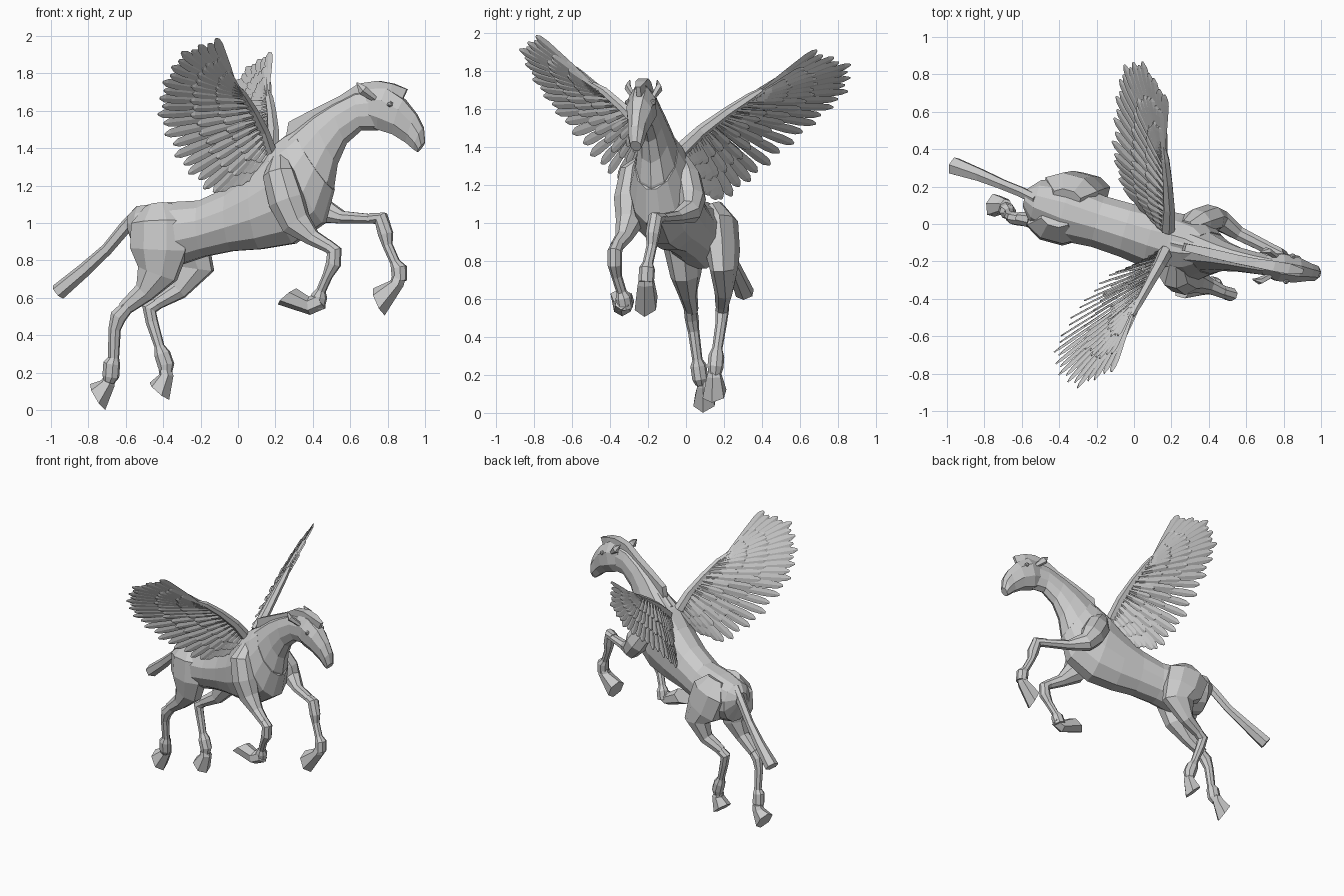
import bpy, bmesh, math
from mathutils import Vector as V

SIDE = V((0.26, 0.966, 0))          # direction across the animal


def lerp_path(pts, t):
    """Point at fraction t along a polyline with equal steps."""
    f = min(max(t, 0), 1) * (len(pts) - 1)
    i = min(int(f), len(pts) - 2)
    return V(pts[i]).lerp(V(pts[i + 1]), f - i)


def axis_y(x):
    """Middle line of the body seen from above."""
    line = [(-1, .30), (-.5, .11), (.17, -.10), (.6, -.20), (1.01, -.27)]
    for (a, p), (b, q) in zip(line, line[1:]):
        if x <= b:
            return p + (q - p) * (x - a) / (b - a)
    return line[-1][1]


def new_object(name, bm):
    bmesh.ops.recalc_face_normals(bm, faces=bm.faces)
    me = bpy.data.meshes.new(name)
    bm.to_mesh(me)
    bm.free()
    ob = bpy.data.objects.new(name, me)
    bpy.context.collection.objects.link(ob)
    return ob


def skin(bm, rings):
    """Join rings of points into a closed tube."""
    vs = [[bm.verts.new(p) for p in r] for r in rings]
    n = len(vs[0])
    for a, b in zip(vs, vs[1:]):
        for i in range(n):
            j = (i + 1) % n
            bm.faces.new((a[i], a[j], b[j], b[i]))
    bm.faces.new(vs[0])
    bm.faces.new(vs[-1])


def ring(c, u, v, n):
    return [c + u * math.cos(k) + v * math.sin(k)
            for k in [2 * math.pi * (i + .5) / n for i in range(n)]]


def loft(name, sections, n=8, y=None):
    """Sections: top x,z, bottom x,z, half width."""
    k = 1 / math.cos(math.pi / n)
    rings = []
    for xt, zt, xb, zb, w in sections:
        cx = (xt + xb) / 2
        c = V((cx, axis_y(cx) if y is None else y, (zt + zb) / 2))
        dx = (xt - xb) / 2
        rings.append(ring(c, SIDE * w * k, V((dx, -.27 * dx, (zt - zb) / 2)) * k, n))
    bm = bmesh.new()
    skin(bm, rings)
    return new_object(name, bm)


def limb(name, pts, n=8):
    """Path points: x, y, z, half depth, half width."""
    P = [V(p[:3]) for p in pts]
    rings = []
    for i, p in enumerate(pts):
        t = (P[min(i + 1, len(P) - 1)] - P[max(i - 1, 0)]).normalized()
        u = (SIDE - t * SIDE.dot(t)).normalized()
        rings.append(ring(P[i], u * p[4], t.cross(u) * p[3], n))
    bm = bmesh.new()
    skin(bm, rings)
    return new_object(name, bm)


# body, neck and head
loft("body", [(-.585, 1.04, -.575, .93, .05), (-.53, 1.09, -.52, .80, .12),
              (-.38, 1.11, -.36, .76, .16), (-.20, 1.12, -.18, .82, .14),
              (-.05, 1.19, -.03, .85, .145), (.08, 1.29, .12, .86, .16),
              (.18, 1.40, .30, .89, .17), (.26, 1.46, .46, 1.0, .15),
              (.31, 1.49, .51, 1.18, .11)], 12)
loft("neck", [(.20, 1.41, .44, 1.02, .13), (.30, 1.49, .51, 1.2, .105),
              (.41, 1.58, .53, 1.32, .08), (.51, 1.64, .58, 1.43, .065),
              (.63, 1.70, .66, 1.50, .058), (.76, 1.72, .75, 1.50, .055)], 10)
loft("head", [(.70, 1.72, .69, 1.53, .05), (.80, 1.72, .75, 1.50, .075),
              (.89, 1.66, .83, 1.475, .068), (.955, 1.58, .90, 1.43, .048),
              (.99, 1.51, .94, 1.395, .042), (.998, 1.43, .96, 1.38, .028)], 8)
loft("mane", [(.275, 1.54, .26, 1.45, .02), (.42, 1.615, .44, 1.54, .024),
              (.55, 1.68, .57, 1.61, .024), (.65, 1.745, .66, 1.66, .024),
              (.75, 1.76, .75, 1.68, .028), (.83, 1.745, .82, 1.68, .028),
              (.905, 1.715, .88, 1.66, .012)], 4)
for s, side in ((-1, "near"), (1, "far")):
    c = V((.74, axis_y(.74), 1.66))
    a, b, d = [c + V((dx, 0, dz)) + SIDE * s * o for dx, dz, o in
               ((.01, 0, .05), (-.05, .05, .085), (-.085, .09, .075))]
    limb(side + "_ear", [(*a, .015, .015), (*b, .03, .018), (*d, .004, .004)], 5)
    e = V((.83, axis_y(.83), 1.635)) + SIDE * s * .068
    bm = bmesh.new()
    bmesh.ops.create_icosphere(bm, subdivisions=1, radius=.018)
    bmesh.ops.translate(bm, verts=bm.verts, vec=e)
    new_object(side + "_eye", bm)

# tail
limb("tail", [(-.52, .13, 1.07, .03, .03), (-.60, .17, .98, .035, .03),
              (-.70, .21, .86, .032, .03), (-.82, .26, .75, .038, .038),
              (-.962, .31, .63, .045, .052)], 6)

# hind legs
limb("near_hind_thigh", [(-.42, .03, 1.09, .08, .05), (-.42, -.01, 1.0, .16, .09),
                         (-.42, -.01, .86, .165, .10), (-.43, 0, .73, .115, .08),
                         (-.50, .01, .63, .06, .05), (-.61, .03, .54, .04, .036)])
limb("far_hind_thigh", [(-.36, .14, 1.09, .08, .05), (-.34, .18, 1.0, .16, .09),
                        (-.29, .19, .86, .15, .09), (-.24, .20, .76, .12, .07),
                        (-.32, .20, .64, .055, .05), (-.44, .19, .57, .038, .036)])
limb("near_hind_shin", [(-.58, .02, .565, .035, .034), (-.64, .03, .50, .046, .036),
                        (-.66, .04, .43, .034, .03), (-.665, .06, .28, .03, .027),
                        (-.675, .065, .25, .046, .042), (-.68, .075, .18, .046, .042),
                        (-.69, .08, .15, .03, .03)])
limb("far_hind_shin", [(-.41, .195, .585, .035, .034), (-.475, .19, .54, .042, .036),
                       (-.46, .185, .47, .034, .03), (-.42, .165, .34, .027, .027),
                       (-.405, .16, .30, .044, .042), (-.385, .155, .24, .046, .042),
                       (-.385, .15, .19, .03, .03)])
loft("near_hind_hoof", [(-.66, .18, -.71, .18, .03), (-.665, .13, -.73, .155, .038),
                        (-.715, .01, -.785, .13, .058)], 6, .10)
loft("far_hind_hoof", [(-.36, .215, -.42, .215, .03), (-.35, .185, -.415, .19, .038),
                       (-.375, .06, -.465, .14, .058)], 6, .15)

# front legs
limb("near_shoulder", [(.22, -.20, 1.34, .05, .04), (.22, -.27, 1.26, .09, .08),
                       (.26, -.29, 1.12, .10, .09), (.31, -.30, 1.0, .085, .07),
                       (.40, -.33, .92, .045, .045), (.49, -.37, .87, .034, .034)])
limb("far_shoulder", [(.28, -.02, 1.33, .05, .04), (.34, .01, 1.24, .09, .07),
                      (.41, .03, 1.13, .09, .075), (.46, .02, 1.06, .07, .06),
                      (.56, -.05, 1.03, .036, .04), (.74, -.14, 1.02, .026, .034)])
limb("near_foreleg", [(.47, -.36, .885, .035, .034), (.515, -.375, .85, .042, .038),
                      (.51, -.375, .78, .042, .038), (.48, -.365, .72, .028, .028),
                      (.445, -.34, .64, .026, .027), (.435, -.33, .61, .044, .042),
                      (.42, -.32, .55, .044, .042)])
limb("far_foreleg", [(.71, -.125, 1.025, .03, .034), (.765, -.16, 1.025, .042, .04),
                     (.79, -.175, .94, .042, .038), (.80, -.18, .88, .028, .028),
                     (.84, -.20, .79, .027, .028), (.86, -.205, .76, .044, .042),
                     (.865, -.21, .69, .04, .042)])
loft("near_front_hoof", [(.465, .55, .42, .62, .035), (.385, .515, .38, .60, .045),
                         (.22, .57, .305, .645, .058)], 6, -.335)
loft("far_front_hoof", [(.89, .70, .83, .72, .035), (.88, .665, .82, .69, .042),
                        (.78, .515, .725, .64, .058)], 6, -.21)


def feather(bm, base, tip, across, half, twist, lift):
    """Thin pointed blade from base to tip."""
    d = tip - base
    f = d.normalized()
    a = (across - f * across.dot(f)).normalized()
    nrm = f.cross(a)
    a, nrm = (a * math.cos(twist) + nrm * math.sin(twist),
              nrm * math.cos(twist) - a * math.sin(twist))
    rings = []
    for s, w in ((0, .3), (.45, .75), (.82, 1), (.94, .8), (1, .25)):
        c = base + d * s + nrm * lift
        rings.append([c + a * half * w, c + nrm * .004,
                      c - a * half * w, c - nrm * .004])
    skin(bm, rings)


def wing(name, bones, tips):
    # rows: number of feathers, length fraction, half width, lift, start
    for row, (count, size, half, lift, start) in {
            "flight_feathers": (26, 1, .029, 0, 0),
            "middle_feathers": (22, .66, .025, .010, .04),
            "small_feathers": (18, .38, .022, .018, .06)}.items():
        bm = bmesh.new()
        for i in range(count):
            t = start + (1 - start) * i / (count - 1)
            b, p = lerp_path(bones, t), lerp_path(tips, t)
            across = lerp_path(tips, t + .05) - lerp_path(tips, t - .05)
            reach = size * (1 if i % 2 == 0 else .96)
            for s in ((1,) if row == "flight_feathers" else (1, -1)):
                feather(bm, b, b + (p - b) * reach, across, half, .22, lift * s)
        new_object(name + "_" + row, bm)
    limb(name + "_arm", [(*lerp_path(bones, 1 - k / 4), r, r)
                         for k, r in enumerate((.04, .034, .028, .024, .014))], 6)


# wings
wing("near_wing",
     [(-.01, -.49, 1.73), (.03, -.41, 1.68), (.12, -.25, 1.53), (.17, -.15, 1.38)],
     [(-.12, -.79, 1.985), (-.31, -.88, 1.91), (-.41, -.80, 1.74), (-.43, -.67, 1.56),
      (-.32, -.47, 1.32), (-.15, -.28, 1.15), (.04, -.20, 1.22)])
wing("far_wing",
     [(.16, .40, 1.70), (.17, .32, 1.65), (.19, .12, 1.52), (.18, -.03, 1.38)],
     [(.165, .69, 1.91), (.04, .875, 1.83), (-.06, .85, 1.68), (-.10, .66, 1.50),
      (-.12, .40, 1.27), (-.07, .20, 1.11), (.05, .06, 1.16)])
